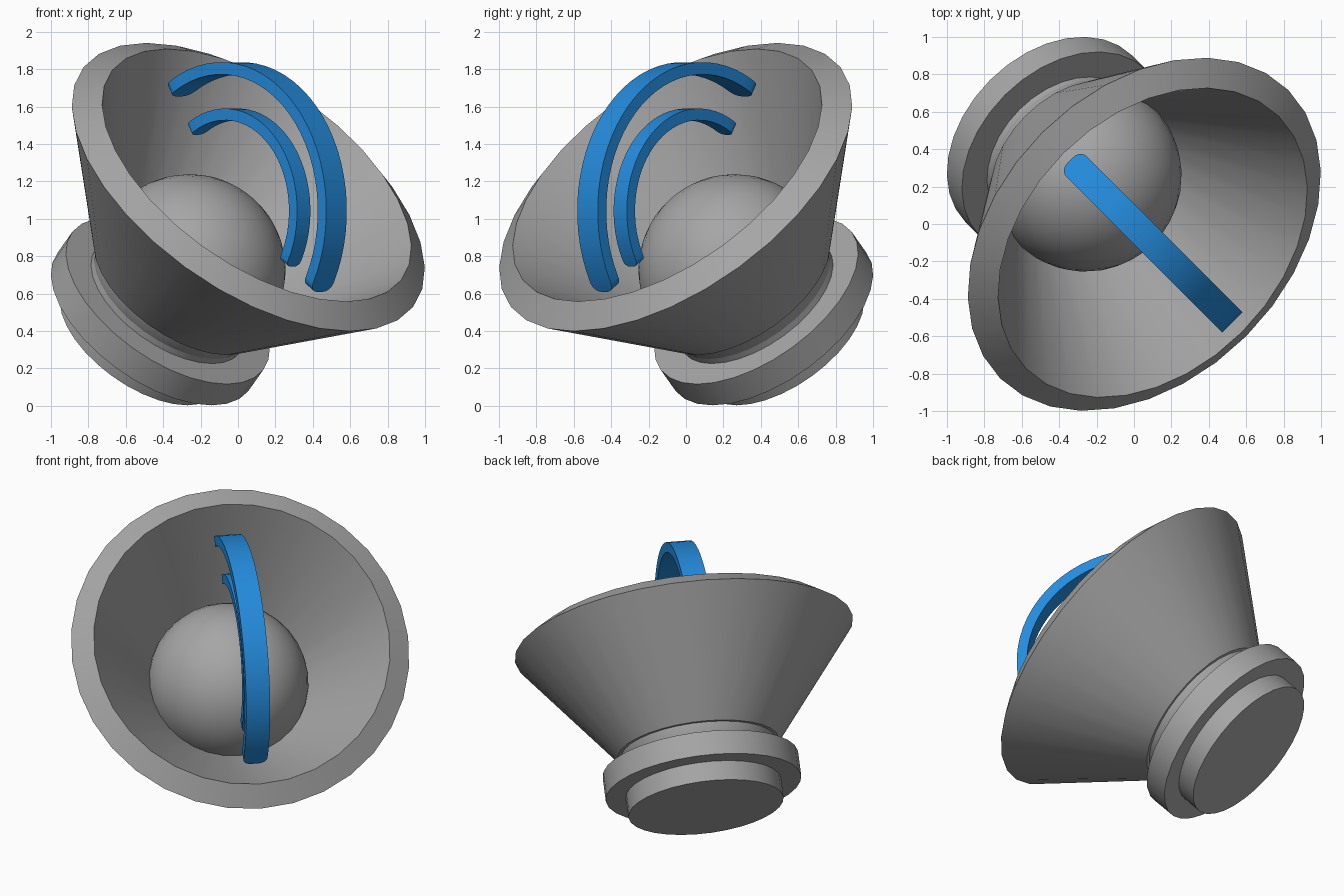
import bpy, bmesh, math
from mathutils import Vector, Matrix

if "Cube" in bpy.data.objects:
    bpy.data.objects.remove(bpy.data.objects["Cube"])

# The dish axis leans 45 degrees towards the front right corner
RIM = Vector((0.055, -0.055, 1.17))
AXIS = Vector((0.5, -0.5, math.sqrt(0.5)))
TILT = Matrix.Translation(RIM) @ AXIS.to_track_quat('Z', 'Y').to_matrix().to_4x4()


def material(name, rgb):
    m = bpy.data.materials.new(name)
    m.diffuse_color = (*rgb, 1)
    m.use_nodes = True
    m.node_tree.nodes["Principled BSDF"].inputs["Base Color"].default_value = m.diffuse_color
    return m


grey = material("grey", (0.38, 0.38, 0.38))
blue = material("blue", (0.018, 0.26, 0.72))


def finish(bm, name, mat):
    bmesh.ops.remove_doubles(bm, verts=bm.verts, dist=1e-5)
    bmesh.ops.recalc_face_normals(bm, faces=bm.faces)
    me = bpy.data.meshes.new(name)
    bm.to_mesh(me)
    bm.free()
    me.materials.append(mat)
    ob = bpy.data.objects.new(name, me)
    bpy.context.collection.objects.link(ob)
    bpy.ops.object.select_all(action='DESELECT')
    ob.select_set(True)
    bpy.context.view_layer.objects.active = ob
    bpy.ops.object.shade_smooth_by_angle(angle=math.radians(30))
    return ob


def lathe(name, profile, mat, steps=32):
    """Revolve (radius, height) points about the tilted axis."""
    bm = bmesh.new()
    vs = [bm.verts.new((r, 0, h)) for r, h in profile]
    es = [bm.edges.new(p) for p in zip(vs, vs[1:])]
    bmesh.ops.spin(bm, geom=vs + es, cent=(0, 0, 0), axis=(0, 0, 1),
                   angle=math.tau, steps=steps, use_merge=True)
    bmesh.ops.transform(bm, matrix=TILT, verts=bm.verts)
    return finish(bm, name, mat)


def wave(name, r_out, r_in, width, corner):
    """Flat curved band in the upright plane of the axis, with rounded ends."""
    mid, half = RIM - 0.18 * AXIS, math.radians(78)
    side = Vector((1, 1, 0)).normalized()
    out = Vector((1, -1, 0)).normalized()
    # (angle, half width) stations: rounded corner, long run, rounded corner
    tip = [(-half + corner * (1 - math.cos(a)) / r_out,
            width / 2 - corner * (1 - math.sin(a)))
           for a in (math.radians(18 * i) for i in range(6))]
    a0 = tip[-1][0]
    run = [(a0 + (-2 * a0) * i / 28, width / 2) for i in range(1, 28)]
    stations = tip + run + [(-a, w) for a, w in reversed(tip)]
    bm = bmesh.new()
    rings = []
    for a, w in stations:
        t = a + math.pi / 4
        d = out * math.cos(t) + Vector((0, 0, math.sin(t)))
        rings.append([bm.verts.new(mid + d * r + side * s)
                      for r, s in ((r_out, -w), (r_out, w), (r_in, w), (r_in, -w))])
    for p, q in zip(rings, rings[1:]):
        for i in range(4):
            j = (i + 1) % 4
            bm.faces.new((p[i], p[j], q[j], q[i]))
    bm.faces.new(rings[0])
    bm.faces.new(rings[-1])
    return finish(bm, name, mat=blue)


# Dish: thick conical shell with a sloping lip
lathe("dish", [(0, -0.75), (0.52, -0.75), (1.09, 0), (0.955, 0.09),
               (0.45, -0.68), (0, -0.68)], grey)

# Base: neck, wide collar and foot
lathe("base", [(0, -0.72), (0.475, -0.72), (0.475, -0.86), (0.63, -0.86),
               (0.63, -1.02), (0.5, -1.02), (0.5, -1.15), (0, -1.15)], grey)

# Ball sitting in the dish
bm = bmesh.new()
bmesh.ops.create_uvsphere(bm, u_segments=32, v_segments=20, radius=0.515,
                          matrix=TILT @ Matrix.Translation((0, 0, -0.63)))
finish(bm, "ball", grey)

# Two signal waves
wave("outer_wave", 0.795, 0.73, 0.155, 0.055)
wave("inner_wave", 0.547, 0.485, 0.10, 0.035)
